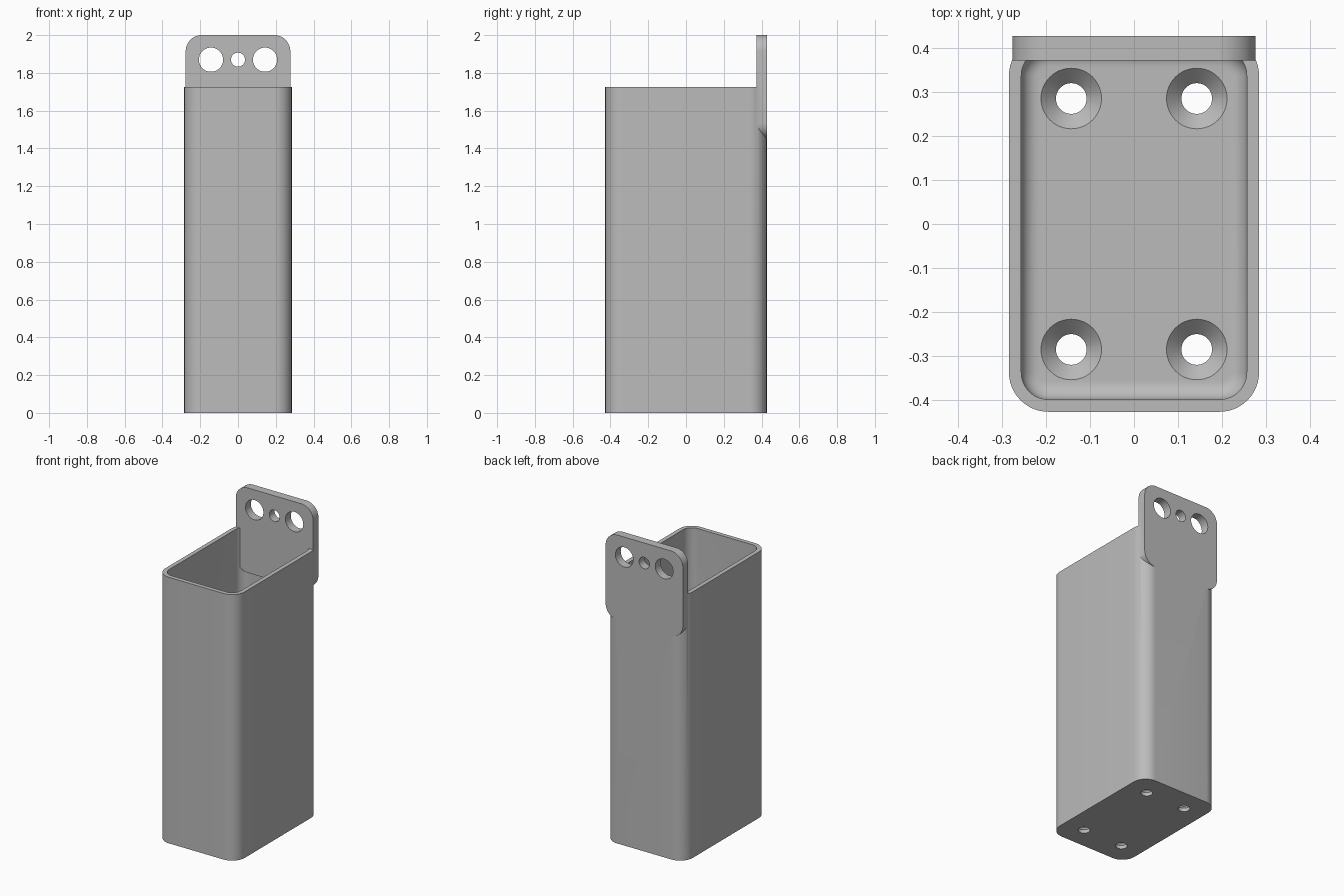
import bpy, bmesh
from math import sin, cos, pi
from mathutils import Matrix, Vector

if "Cube" in bpy.data.objects:
    bpy.data.objects.remove(bpy.data.objects["Cube"])

grey = bpy.data.materials.new("plain grey")
grey.use_nodes = True
colour = (0.5, 0.5, 0.5, 1)
grey.diffuse_color = colour
grey.node_tree.nodes["Principled BSDF"].inputs["Base Color"].default_value = colour

UPRIGHT = Matrix.Rotation(pi / 2, 4, 'X')  # profile y becomes z, level becomes -y
STEPS = 12


def rounded_outline(hx, hy, r):
    pts = []
    for q, (sx, sy) in enumerate([(1, 1), (-1, 1), (-1, -1), (1, -1)]):
        for i in range(STEPS + 1):
            a = (q + i / STEPS) * pi / 2
            pts.append((sx * (hx - r) + r * cos(a), sy * (hy - r) + r * sin(a)))
    return pts


def loft(name, sections, centre=(0, 0), turn=Matrix()):
    """Solid through rounded rectangles given as (half x, half y, radius, level)."""
    bm = bmesh.new()
    rings = []
    for hx, hy, r, level in sections:
        rings.append([bm.verts.new(turn @ Vector((x + centre[0], y + centre[1], level)))
                      for x, y in rounded_outline(hx, hy, r)])
    for a, b in zip(rings, rings[1:]):
        for i in range(len(a)):
            j = (i + 1) % len(a)
            bm.faces.new((a[i], a[j], b[j], b[i]))
    bm.faces.new(rings[0][::-1])
    bm.faces.new(rings[-1])
    bmesh.ops.remove_doubles(bm, verts=bm.verts, dist=1e-5)
    bmesh.ops.recalc_face_normals(bm, faces=bm.faces)
    mesh = bpy.data.meshes.new(name)
    bm.to_mesh(mesh)
    bm.free()
    mesh.materials.append(grey)
    obj = bpy.data.objects.new(name, mesh)
    bpy.context.collection.objects.link(obj)
    return obj


def combine(target, tool, operation):
    bpy.context.view_layer.objects.active = target
    mod = target.modifiers.new(operation.lower(), 'BOOLEAN')
    mod.operation, mod.object, mod.solver = operation, tool, 'EXACT'
    bpy.ops.object.modifier_apply(modifier=mod.name)
    bpy.data.objects.remove(tool)


HX, HY, R, WALL = 0.285, 0.428, 0.09, 0.028
HEIGHT, FLOOR, FILLET = 1.725, 0.057, 0.04

# Open box with a filleted inner floor
holder = loft("wall_holder", [(HX, HY, R, 0), (HX, HY, R, HEIGHT)])
inner = []
for i in range(9):
    a = i / 8 * pi / 2
    d = WALL + FILLET * (1 - sin(a))
    inner.append((HX - d, HY - d, R - d, FLOOR + FILLET * (1 - cos(a))))
inner.append((HX - WALL, HY - WALL, R - WALL, HEIGHT + 0.2))
combine(holder, loft("cavity", inner), 'DIFFERENCE')

# Rounded mounting plate on the back
low, high, half = 1.45, 2.0, 0.277
plate = loft("mounting_plate", [(half, (high - low) / 2, 0.085, -HY),
                                (half, (high - low) / 2, 0.085, -0.373)],
             (0, (low + high) / 2), UPRIGHT)
combine(holder, plate, 'UNION')

# Three holes through the plate
for x, r in ((-0.143, 0.064), (0, 0.037), (0.143, 0.064)):
    drill = loft("plate_hole", [(r, r, r, -0.5), (r, r, r, -0.3)], (x, 1.87), UPRIGHT)
    combine(holder, drill, 'DIFFERENCE')

# Four countersunk screw holes in the floor
for x in (-0.143, 0.143):
    for y in (-0.286, 0.286):
        levels = ((0.035, -0.1), (0.035, FLOOR - 0.034), (0.069, FLOOR), (0.069, FLOOR + 0.02))
        drill = loft("screw_hole", [(r, r, r, z) for r, z in levels], (x, y))
        combine(holder, drill, 'DIFFERENCE')

# Smooth curves, sharp edges
bpy.ops.object.select_all(action='DESELECT')
holder.select_set(True)
bpy.context.view_layer.objects.active = holder
bpy.ops.object.shade_smooth_by_angle(angle=pi / 6)
